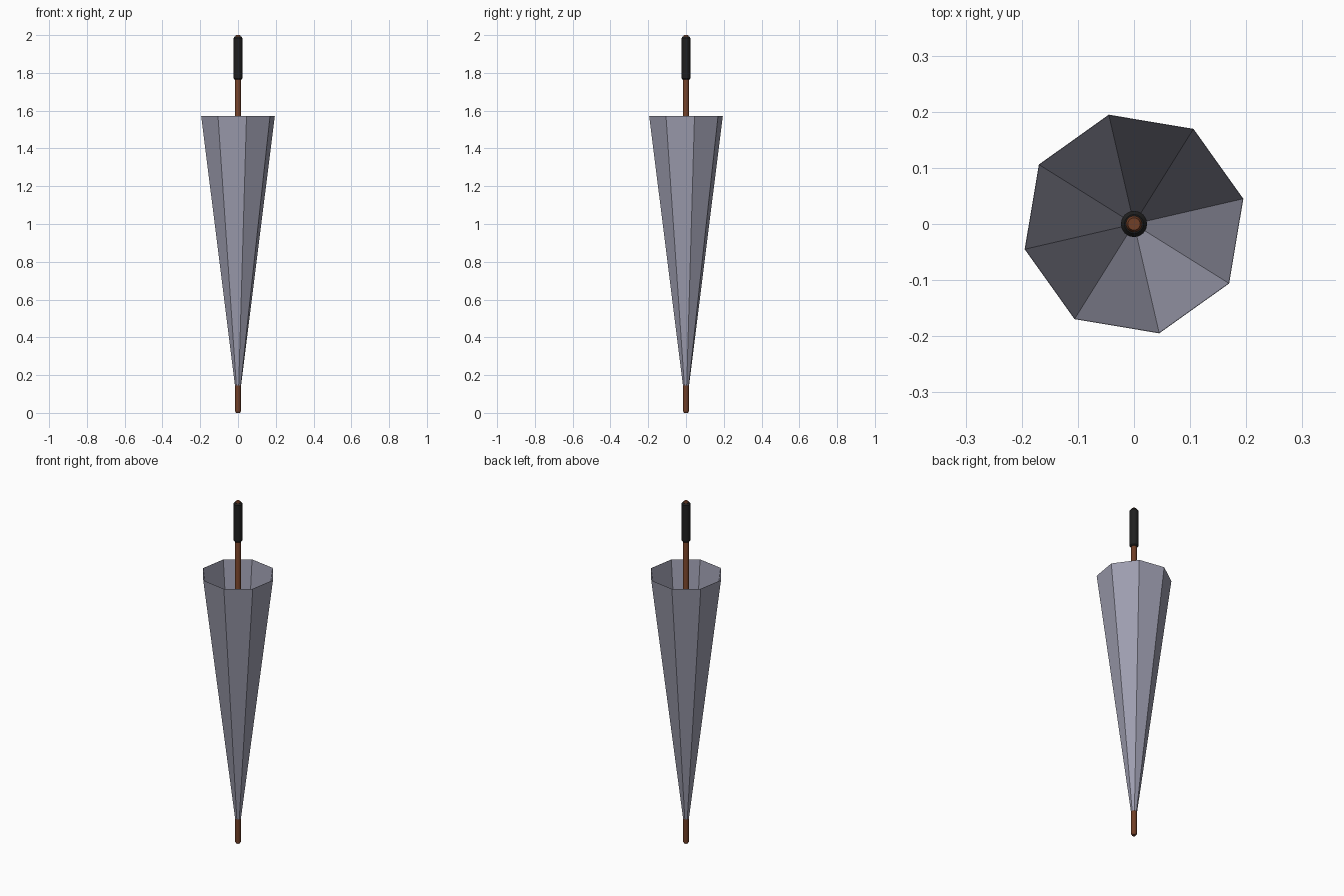
import bpy, bmesh, math

if "Cube" in bpy.data.objects:
    bpy.data.objects.remove(bpy.data.objects["Cube"])


def material(name, color):
    m = bpy.data.materials.new(name)
    m.diffuse_color = (*color, 1)
    m.use_nodes = True
    m.node_tree.nodes["Principled BSDF"].inputs["Base Color"].default_value = m.diffuse_color
    return m


BROWN = material("brown wood", (0.165, 0.05, 0.02))
BLACK = material("black grip", (0.014, 0.014, 0.014))
GREY = material("grey cloth", (0.34, 0.34, 0.43))


def lathe(name, profile, sides, mat, turn=0.0, caps=True):
    """Stack rings from (radius, z) pairs and join them with quads."""
    bm = bmesh.new()
    rings = []
    for r, z in profile:
        angles = [math.radians(turn) + 2 * math.pi * i / sides for i in range(sides)]
        rings.append([bm.verts.new((r * math.cos(a), r * math.sin(a), z)) for a in angles])
    for lo, hi in zip(rings, rings[1:]):
        for i in range(sides):
            j = (i + 1) % sides
            bm.faces.new((lo[i], lo[j], hi[j], hi[i]))
    if caps:
        bm.faces.new(rings[0][::-1])
        bm.faces.new(rings[-1])
    mesh = bpy.data.meshes.new(name)
    bm.to_mesh(mesh)
    bm.free()
    mesh.materials.append(mat)
    obj = bpy.data.objects.new(name, mesh)
    bpy.context.collection.objects.link(obj)
    return obj


def smooth(obj):
    bpy.ops.object.select_all(action='DESELECT')
    obj.select_set(True)
    bpy.context.view_layer.objects.active = obj
    bpy.ops.object.shade_smooth_by_angle(angle=math.radians(30))


# Wooden shaft running the full height, with chamfered ends
smooth(lathe("shaft", [(0.010, 0), (0.015, 0.008), (0.015, 1.992), (0.011, 2.0)], 16, BROWN))

# Black grip around the top of the shaft
smooth(lathe("handle", [(0.019, 1.765), (0.0235, 1.771), (0.0235, 1.984), (0.017, 1.993)], 16, BLACK))

# Folded eight-sided canopy, open at the top, with a thin cloth thickness
canopy = lathe("canopy", [(0.0165, 0.145), (0.2, 1.572)], 8, GREY, turn=13, caps=False)
cloth = canopy.modifiers.new("cloth", 'SOLIDIFY')
cloth.thickness = 0.001
cloth.offset = -1
